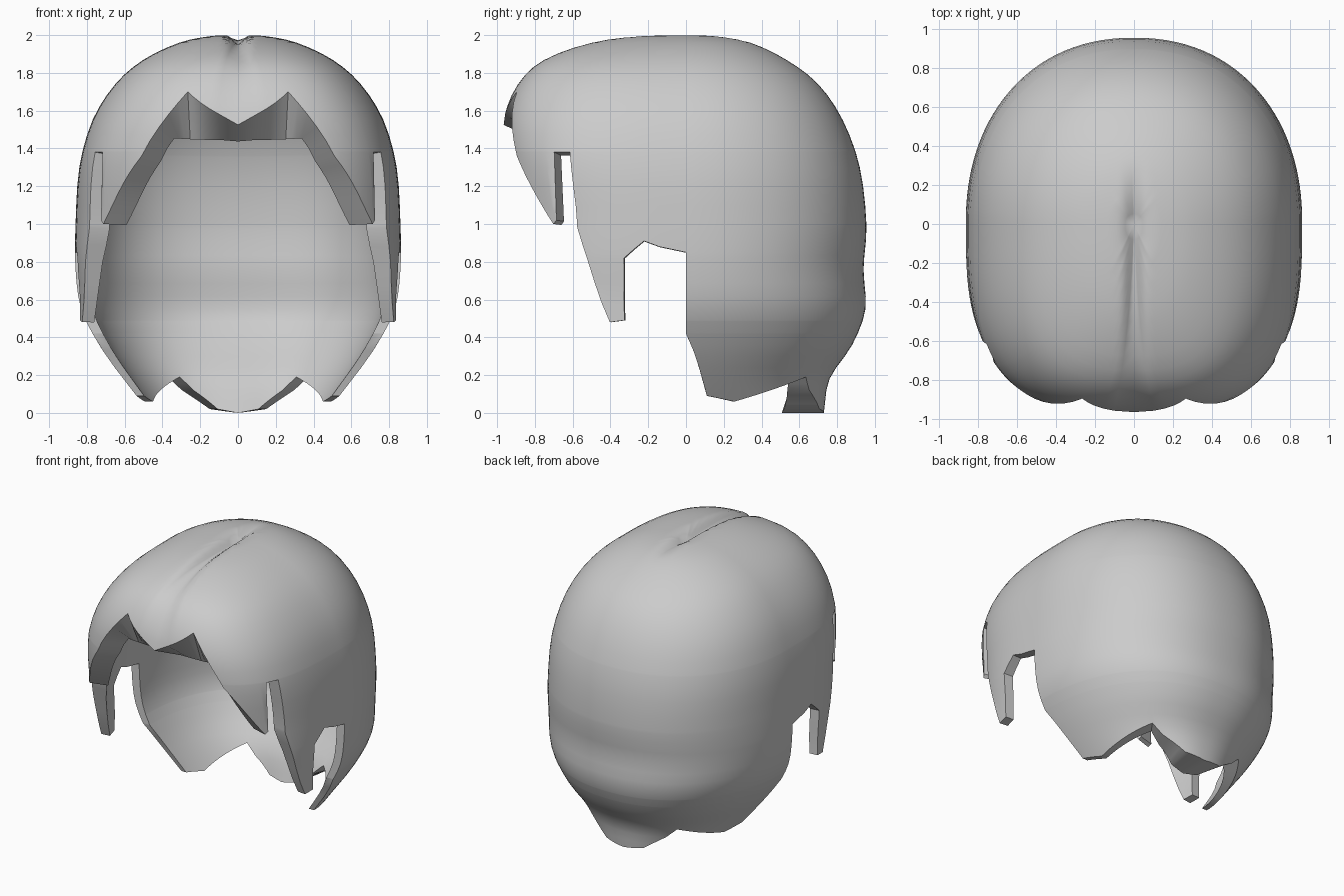
import bpy, bmesh, math
from mathutils import Vector

cube = bpy.data.objects.get("Cube")
if cube:
    bpy.data.objects.remove(cube)

# Head profile, crown to nape: height, half width, front depth, back depth
PROFILE = [Vector(p) for p in (
    (2.0, 0, 0, 0), (1.995, .14, .24, .16), (1.96, .31, .5, .34),
    (1.87, .5, .75, .53), (1.74, .65, .89, .7), (1.55, .77, .965, .83),
    (1.3, .84, .965, .92), (1.0, .86, .93, .955), (.76, .86, .92, .94),
    (.55, .83, .92, .95), (.36, .735, .9, .88), (.18, .61, .9, .76),
    (0, .47, .9, .73))]
LAST = len(PROFILE) - 1

# Hem of one half, front centre to back centre
HEM = [(0, -.97, 1.55), (.27, -.91, 1.70), (.53, -.93, 1.36), (.72, -.71, 1.0),
       (.73, -.69, 1.02), (.72, -.7, 1.38), (.75, -.61, 1.38), (.78, -.6, .98),
       (.81, -.52, .8), (.83, -.43, .48), (.83, -.34, .49), (.84, -.34, .82),
       (.85, -.22, .91), (.86, 0, .85), (.78, 0, .42), (.66, .07, .24),
       (.53, .11, .09), (.5, .26, .06), (.37, .63, .19), (.3, .66, .12),
       (.15, .71, .02), (0, .73, 0)]


def clamp(v):
    return max(0, min(1, v))


def profile(u):
    """Smooth curve through the profile rows."""
    i = min(int(u), LAST - 1)
    t = u - i
    b, c = PROFILE[i], PROFILE[i + 1]
    a = PROFILE[i - 1] if i else Vector((c[0], -c[1], -c[2], -c[3]))
    d = PROFILE[i + 2] if i + 2 <= LAST else 2 * c - b
    return b + ((c - a) * t + (2 * a - 5 * b + 4 * c - d) * t ** 2
                + (3 * b - a - 3 * c + d) * t ** 3) / 2


def level(z):
    """Profile parameter at a height."""
    lo, hi = 0, LAST
    for _ in range(40):
        mid = (lo + hi) / 2
        lo, hi = (mid, hi) if profile(mid)[0] > z else (lo, mid)
    return lo


def power(y, u):
    """Squareness of the section: boxier at the front than the back."""
    if y > 0:
        return 2.05 + .13 * clamp(u / 6)
    return 2.2 + .8 * clamp(u / 3.5) + .15 * max(0, 1 - abs(u - 5.7))


def point(a, u, inner):
    z, rx, front, back = profile(u)
    c, s = math.cos(a), max(0, math.sin(a))
    e = 2 / power(-c, u)
    if c > .1 and z < .7:
        rx = max(rx, .85)    # side locks hang straight down
    x = rx * s ** e
    y = -front * c ** e if c > 0 else back * (-c) ** e
    if inner:
        # Thicker fringe, locks and nape
        thick = .065 + (.11 if c > 0 else .05) * c ** 4
        wide = 0
        if c > 0:
            wide = .07 * math.sin(2 * a) ** 2 * clamp((z - .4) / .5)
        else:
            thick += .16 * c * c * clamp(1 - z / .5)
        x *= 1 - (thick + wide) / .9
        y *= 1 - thick * abs(c) / .9
        z -= thick * (z / 2) ** 4
    # Parting groove along the crown
    fade = clamp((.3 - y) / .3) * clamp((z - 1.4) / .3)
    z -= .05 * fade * max(0, 1 - x / .06)
    return x, y, z


# Hem as angle and profile level; nearly equal angles become upright steps
knots = []
for x, y, z in HEM:
    u = level(z)
    _, rx, front, back = profile(u)
    h = power(y, u) / 2
    depth = (abs(y) / (back if y > 0 else front)) ** h
    a = math.atan2((x / rx) ** h, -depth if y > 0 else depth)
    if knots and a < knots[-1][0] + .03:
        a = knots[-1][0]
    knots.append((a, u))
knots[-1] = (math.pi, knots[-1][1])

columns = []
for (a0, u0), (a1, u1) in zip(knots, knots[1:]):
    n = max(1, math.ceil((a1 - a0) / .06))
    columns += [(a0 + (a1 - a0) * k / n, u0 + (u1 - u0) * k / n) for k in range(n)]
columns.append(knots[-1])

# Shared rows, including the ends of every upright step
levels = {k / 3 for k in range(3 * LAST + 1)}
for (a0, u0), (a1, u1) in zip(columns, columns[1:]):
    if a0 == a1:
        levels |= {u0, u1}
levels = sorted(levels)
lip = level(1.5)

# Closed shell: outer and inner skins joined along the hem
bm = bmesh.new()


def skin(a, end, inner):
    return [bm.verts.new(point(a, min(u, end), inner)) for u in levels]


def strip(p, q):
    for r in range(len(p) - 1):
        bm.faces.new((p[r], p[r + 1], q[r + 1], q[r]))


grid = [(a, u, skin(a, u, False), skin(a, max(u, lip), True)) for a, u in columns]
for (a0, u0, out0, in0), (a1, u1, out1, in1) in zip(grid, grid[1:]):
    if a0 == a1:
        # Upright wall of a lock
        out, inn = (out0, in0) if u0 > u1 else (out1, in1)
        top = levels.index(min(u0, u1))
        bottom = levels.index(max(u0, u1)) + 1
        strip(out[top:bottom], inn[top:bottom])
    else:
        strip(out0, out1)
        strip(in1, in0)
        bm.faces.new((out0[-1], in0[-1], in1[-1], out1[-1]))
bmesh.ops.remove_doubles(bm, verts=bm.verts, dist=.0004)
bmesh.ops.recalc_face_normals(bm, faces=bm.faces)
mesh = bpy.data.meshes.new("hair_shell")
bm.to_mesh(mesh)
bm.free()
hair = bpy.data.objects.new("hair_shell", mesh)
bpy.context.collection.objects.link(hair)

# Plain grey material
grey = bpy.data.materials.new("light_grey")
grey.use_nodes = True
color = (.6, .6, .6, 1)
grey.diffuse_color = color
grey.node_tree.nodes["Principled BSDF"].inputs["Base Color"].default_value = color
mesh.materials.append(grey)

bpy.ops.object.select_all(action='DESELECT')
hair.select_set(True)
bpy.context.view_layer.objects.active = hair
bpy.ops.object.shade_smooth_by_angle(angle=math.radians(45))
mirror = hair.modifiers.new("mirror", 'MIRROR')
mirror.merge_threshold = .001
